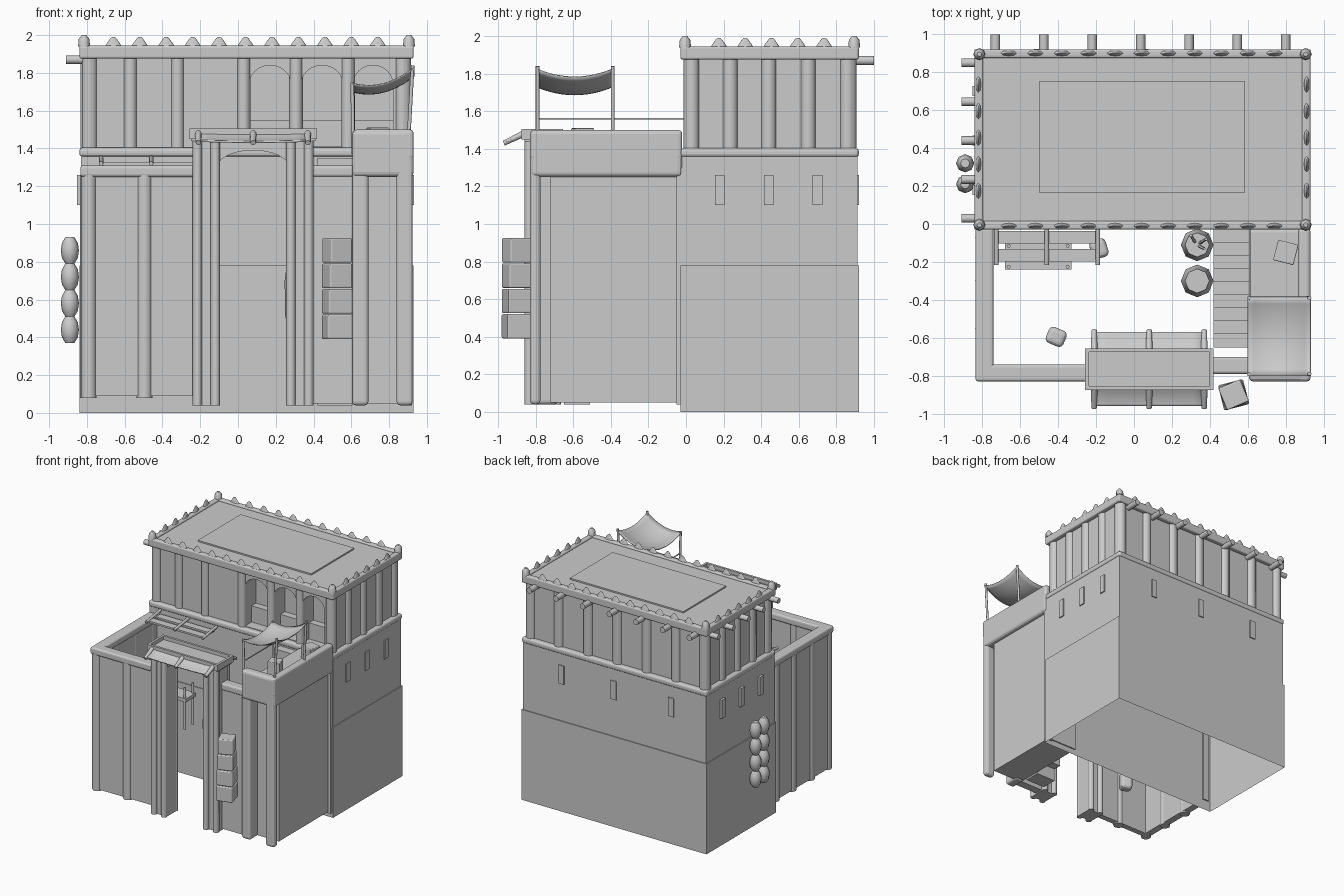
import bpy, bmesh, math, random
from mathutils import Vector, Matrix

if "Cube" in bpy.data.objects:
    bpy.data.objects.remove(bpy.data.objects["Cube"])

random.seed(3)


def mesh(name, verts, faces, smooth=False):
    me = bpy.data.meshes.new(name)
    me.from_pydata(verts, [], faces)
    bm = bmesh.new()
    bm.from_mesh(me)
    bmesh.ops.recalc_face_normals(bm, faces=bm.faces)
    for f in bm.faces:
        f.smooth = smooth
    bm.to_mesh(me)
    bm.free()
    ob = bpy.data.objects.new(name, me)
    bpy.context.collection.objects.link(ob)
    return ob


def box(name, x0, x1, y0, y1, z0, z1, bevel=0, bottom=True, turn=0):
    cx, cy = (x0 + x1) / 2, (y0 + y1) / 2
    v = [(x - cx, y - cy, z) for z in (z0, z1)
         for x, y in ((x0, y0), (x1, y0), (x1, y1), (x0, y1))]
    f = [(4, 5, 6, 7), (0, 1, 5, 4), (1, 2, 6, 5), (2, 3, 7, 6), (3, 0, 4, 7)]
    ob = mesh(name, v, f + [(3, 2, 1, 0)] * bottom)
    ob.location = (cx, cy, 0)
    ob.rotation_euler.z = turn
    if bevel:
        m = ob.modifiers.new("bevel", 'BEVEL')
        m.width, m.segments = bevel, 3
    return ob


def rod(name, a, b, r, r2=None, n=10):
    a, b = Vector(a), Vector(b)
    q = (b - a).to_track_quat('Z', 'Y')
    return lathe(name, [(r, 0), (r if r2 is None else r2, (b - a).length)], a, n, q)


def lathe(name, prof, at, n=10, q=None):
    v = [(r * math.cos(2 * math.pi * i / n), r * math.sin(2 * math.pi * i / n), z)
         for r, z in prof for i in range(n)]
    f = [(k * n + i, k * n + (i + 1) % n, (k + 1) * n + (i + 1) % n, (k + 1) * n + i)
         for k in range(len(prof) - 1) for i in range(n)]
    f += [tuple(range(n))[::-1], tuple(range(len(v) - n, len(v)))]
    ob = mesh(name, v, f)
    for p in ob.data.polygons:
        p.use_smooth = len(p.vertices) == 4
    ob.location = at
    if q:
        ob.rotation_mode, ob.rotation_quaternion = 'QUATERNION', q
    return ob


def arch(x0, x1, z0, z1, h):
    # outline of an opening: sides, then an elliptic top of rise h
    c, r = (x0 + x1) / 2, (x1 - x0) / 2
    return [(x0, z0)] + [(c - r * math.cos(math.pi * i / 12), z1 - h + h * math.sin(math.pi * i / 12))
                         for i in range(13)] + [(x1, z0)]


def prism(name, pts, y0, y1):
    n = len(pts)
    v = [(x, y, z) for y in (y0, y1) for x, z in pts]
    return mesh(name, v, [tuple(range(n)), tuple(range(n, 2 * n))] +
                [(i, (i + 1) % n, (i + 1) % n + n, i + n) for i in range(n)])


def cloth(name, corners, sag, thick=0.01, n=8):
    a, b, c, d = map(Vector, corners)
    v = []
    for j in range(n + 1):
        for i in range(n + 1):
            s, t = i / n, j / n
            p = a.lerp(b, s).lerp(d.lerp(c, s), t)
            p.z -= sag * 2 * (s * (1 - s) + t * (1 - t))
            v.append(p)
    w = n + 1
    ob = mesh(name, v, [(j * w + i, j * w + i + 1, (j + 1) * w + i + 1, (j + 1) * w + i)
                        for j in range(n) for i in range(n)], True)
    ob.modifiers.new("thickness", 'SOLIDIFY').thickness = thick


def cut(ob, cutter):
    m = ob.modifiers.new("cut", 'BOOLEAN')
    m.operation, m.object, m.solver = 'DIFFERENCE', cutter, 'EXACT'
    cutter.hide_render = True
    cutter.hide_set(True)


X0, X1, Y0, Y1 = -0.84, 0.93, -0.03, 0.92
# lower storey, open below, with a slight step
box("lower_base", X0, X1, Y0, Y1, 0, 0.78, bottom=False)
box("lower_upper_wall", X0 + .008, X1 - .008, Y0 + .008, Y1 - .008, 0.78, 1.37, bottom=False)


def frame(name, z0, z1, t, bev):
    for n, b in (("front", (X0, X1, Y0, Y0 + t)), ("back", (X0, X1, Y1 - t, Y1)),
                 ("left", (X0, X0 + t, Y0, Y1)), ("right", (X1 - t, X1, Y0, Y1))):
        box(f"{name}_{n}", *b, z0, z1, bev)


frame("floor_band", 1.355, 1.405, 0.06, 0.018)
frame("cornice", 1.875, 1.945, 0.045, 0.012)
# slit windows
for y in (0.18, 0.44, 0.70):
    for x in (X0, X1):
        box("slit_side", x - .012, x + .001 if x > 0 else x + .012, y - .026, y + .026, 1.10, 1.26)
for x in (-0.5, 0.05, 0.55):
    box("slit_back", x - .026, x + .026, Y1 - .012, Y1 + .001, 1.10, 1.26)

# upper storey with arched recesses
upper = box("upper_storey", -0.80, 0.89, 0.01, 0.88, 1.38, 1.92)
for a, b in ((0.06, 0.28), (0.335, 0.555), (0.61, 0.82)):
    cut(upper, prism("arch_cutter", arch(a, b, 1.41, 1.84, 0.10), -0.1, 0.16))
    box("arch_sill", a, b, 0.10, 0.17, 1.40, 1.55)
for x in (-0.79, -0.57, -0.32, 0.03, 0.307, 0.583, 0.87):
    rod("front_pilaster", (x, 0.02, 1.38), (x, 0.02, 1.9), 0.036)
for x in (-0.79, -0.52, -0.24, 0.04, 0.32, 0.6, 0.87):
    rod("back_pilaster", (x, 0.865, 1.38), (x, 0.865, 1.9), 0.045)
for y in (0.03, 0.235, 0.44, 0.65, 0.86):
    for x in (-0.785, 0.875):
        rod("side_pilaster", (x, y, 1.38), (x, y, 1.9), 0.042)
box("roof", -0.81, 0.90, 0.01, 0.89, 1.90, 1.93)
box("roof_panel", -0.50, 0.585, 0.165, 0.75, 1.93, 1.942)

# merlons round the roof edge
bump = [(0.045, 0), (0.032, 0.02), (0.014, 0.045), (0.006, 0.05)]


def merlon(x, y, sx, sy, s=1):
    ob = lathe("merlon", bump, (x, y, 1.94), 8)
    ob.scale = (sx, sy, s)


for i in range(11):
    for y in (Y0 + .02, Y1 - .02):
        merlon(-0.66 + 0.14 * i, y, 1, 0.35)
for i in range(5):
    for x in (X0 + .02, X1 - .02):
        merlon(x, 0.175 + 0.14 * i, 0.35, 1)
for x in (X0 + .025, X1 - .025):
    for y in (Y0 + .025, Y1 - .025):
        lathe("corner_merlon", [(0.032, 0), (0.028, 0.04), (0.012, 0.06)], (x, y, 1.94), 8)
# roof beams
for i in range(7):
    x = -0.73 + 0.255 * i
    rod("back_beam", (x, 0.87, 1.87), (x, 1.0, 1.87), 0.025)
for i in range(5):
    y = 0.03 + 0.205 * i
    rod("left_beam", (-0.80, y, 1.87), (-0.91, y, 1.87), 0.023)

# courtyard walls with coping and pilasters
box("left_wall", -0.82, -0.76, -0.81, -0.02, 0.09, 1.26)
box("front_wall_left", -0.82, -0.18, -0.81, -0.76, 0.09, 1.26)
box("front_wall_right", 0.36, 0.64, -0.78, -0.71, 0.05, 1.26)
box("left_coping", -0.835, -0.74, -0.83, -0.02, 1.25, 1.31, 0.015)
box("front_coping_left", -0.835, -0.2, -0.83, -0.74, 1.25, 1.31, 0.015)
box("front_coping_right", 0.38, 0.63, -0.79, -0.70, 1.25, 1.31, 0.015)
for x in (-0.79, -0.495):
    rod("wall_pilaster", (x, -0.79, 0.08), (x, -0.79, 1.26), 0.042)
for y in (-0.55, -0.3, -0.07):
    rod("wall_pilaster", (-0.795, y, 0.08), (-0.795, y, 1.26), 0.042)

# gate
for a, b in ((-0.235, -0.10), (0.26, 0.395)):
    box("gate_pier", a, b, -0.83, -0.69, 0.04, 1.46)
    for x in (a + .02, b - .02):
        for y in (-0.835, -0.69):
            rod("gate_post", (x, y, 0.04), (x, y, 1.46), 0.025)
prism("gate_arch", arch(-0.11, 0.27, 1.30, 1.39, 0.09) + [(0.27, 1.46), (-0.11, 1.46)], -0.82, -0.70)
box("gate_cap", -0.25, 0.41, -0.86, -0.67, 1.44, 1.475)
for y in (-0.865, -0.665):
    box("gate_cap_rim", -0.258, 0.418, y - .01, y + .01, 1.45, 1.505)
for x in (-0.248, 0.408):
    box("gate_cap_rim", x - .01, x + .01, -0.87, -0.66, 1.45, 1.505)
for s in (-1, 1):
    y0, y1 = -0.765 + s * 0.1, -0.765 + s * 0.195
    cloth("gate_awning", ((-0.22, y0, 1.485), (0.385, y0, 1.485), (0.385, y1, 1.445), (-0.22, y1, 1.445)), 0.012)
    for x in (-0.21, 0.08, 0.37):
        rod("awning_bracket", (x, y0, 1.48), (x, y1 + s * .01, 1.43), 0.018, 0.014)

# corner tower with recessed front and side
box("tower_core", 0.61, 0.895, -0.72, -0.02, 0.05, 1.36)
box("tower_post_left", 0.605, 0.69, -0.82, -0.68, 0.04, 1.30, 0.02)
box("tower_post_right", 0.84, 0.925, -0.83, -0.775, 0.04, 1.30, 0.02)
box("tower_post_back", 0.86, 0.92, -0.05, -0.01, 0.04, 1.30)
box("tower_lintel", 0.605, 0.93, -0.83, -0.02, 1.25, 1.39, 0.025)
box("tower_parapet_front", 0.605, 0.93, -0.83, -0.75, 1.34, 1.50, 0.025)
box("tower_parapet_right", 0.865, 0.93, -0.83, -0.02, 1.34, 1.50, 0.02)
box("terrace_crate", 0.745, 0.855, -0.205, -0.095, 1.39, 1.50, 0.006, turn=-0.25)
box("terrace_crate", 0.69, 0.79, -0.60, -0.50, 1.39, 1.51, 0.006, turn=0.3)

# shade cloth on four poles
for y in (-0.79, -0.39):
    rod("shade_pole", (0.61, y, 1.37), (0.605, y, 1.75), 0.010)
    rod("shade_pole", (0.90, y, 1.40), (0.925, y, 1.84), 0.010)
cloth("shade_cloth", ((0.60, -0.80, 1.75), (0.93, -0.80, 1.83), (0.93, -0.385, 1.83), (0.60, -0.385, 1.75)), 0.09, 0.006, 12)
rod("terrace_rail", (0.61, -0.79, 1.56), (0.61, -0.01, 1.56), 0.005)

# stairs up to the terrace
for i in range(9):
    y = -0.65 + 0.069 * i
    z = 0.15 * (i + 1)
    box("stair_step", 0.42, 0.605, y, y + 0.069, max(0.04, z - 0.3), z)

# hanging strings: square lanterns and round jars
for k in range(4):
    z, s = 0.39 + 0.135 * k, 0.068 - 0.002 * k
    box("square_lantern", 0.525 - s, 0.525 + s, -0.90 - s, -0.90 + s, z, z + 0.13, 0.008, turn=0.25 + 0.05 * k)
jar = [(0.024, 0), (0.042, 0.03), (0.048, 0.07), (0.042, 0.11), (0.024, 0.14)]
for y in (0.32, 0.21):
    for k in range(4):
        lathe("hanging_jar", jar, (-0.89, y, 0.37 + 0.14 * k), 8)
for y in (-0.11, -0.30):
    lathe("courtyard_barrel", [(0.062, 0.40), (0.084, 0.52), (0.086, 0.70), (0.064, 0.86)], (0.333, y, 0), 8)
for dx, dy in ((0.05, 0.03), (-0.03, 0.05), (0.04, -0.02)):
    rod("barrel_stick", (0.33, -0.11, 0.8), (0.33 + dx, -0.11 + dy, 0.97), 0.008, n=6)
box("courtyard_sack", -0.46, -0.36, -0.64, -0.55, 0.3, 0.45, 0.025, turn=-0.4)
box("courtyard_sack", -0.23, -0.14, -0.18, -0.08, 0.5, 0.62, 0.025, turn=0.3)

# slatted rack and pergola against the building
for y in (-0.07, -0.165):
    box("pergola_plank", -0.715, -0.20, y - .032, y + .032, 1.31, 1.325)
for x in (-0.725, -0.46, -0.19):
    rod("pergola_beam", (x, -0.02, 1.35), (x, -0.215, 1.32), 0.012, n=8)
box("rack_shelf", -0.68, -0.33, -0.24, -0.10, 0.74, 0.77)
for x in (-0.66, -0.35):
    for y in (-0.225, -0.115):
        rod("rack_leg", (x, y, 0.5), (x, y, 0.86), 0.011, n=6)
